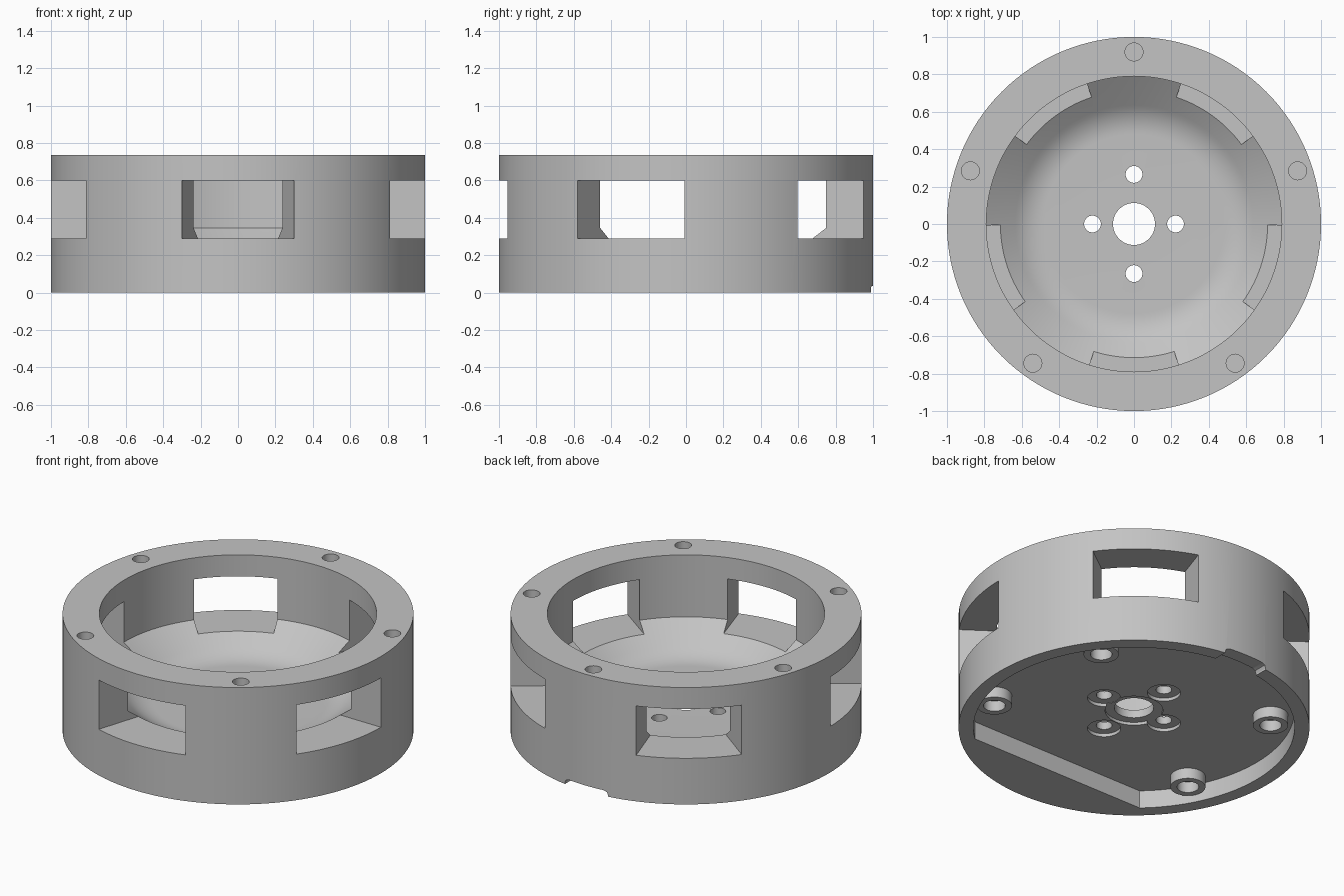
import bpy
import bmesh
from math import sin, cos, radians, pi, sqrt, asin

cube = bpy.data.objects.get("Cube")
if cube:
    bpy.data.objects.remove(cube, do_unlink=True)

HEIGHT = 0.735
FLOOR_TOP = 0.18
FLOOR_UNDER = 0.112
STEPS = 128

grey = bpy.data.materials.new("plain_grey")
grey.use_nodes = True
COLOUR = (0.55, 0.55, 0.55, 1)
grey.diffuse_color = COLOUR
grey.node_tree.nodes["Principled BSDF"].inputs["Base Color"].default_value = COLOUR


def finish(name, bm):
    bmesh.ops.recalc_face_normals(bm, faces=bm.faces)
    mesh = bpy.data.meshes.new(name)
    bm.to_mesh(mesh)
    bm.free()
    mesh.materials.append(grey)
    obj = bpy.data.objects.new(name, mesh)
    bpy.context.collection.objects.link(obj)
    return obj


def lathe(name, profile, steps, x=0, y=0):
    """Turn a closed (radius, z) profile around a vertical axis."""
    bm = bmesh.new()
    rings = []
    for i in range(steps):
        a = 2 * pi * i / steps
        rings.append([bm.verts.new((x + r * cos(a), y + r * sin(a), z)) for r, z in profile])
    n = len(profile)
    for i in range(steps):
        a, b = rings[i], rings[(i + 1) % steps]
        for j in range(n):
            k = (j + 1) % n
            bm.faces.new((a[j], b[j], b[k], a[k]))
    return finish(name, bm)


def prism(name, outline, z0, z1):
    bm = bmesh.new()
    face = bm.faces.new([bm.verts.new((x, y, z0)) for x, y in outline])
    made = bmesh.ops.extrude_face_region(bm, geom=[face])["geom"]
    for v in made:
        if isinstance(v, bmesh.types.BMVert):
            v.co.z = z1
    return finish(name, bm)


def arc(r, start, end, count, x=0, y=0):
    return [(x + r * cos(start + (end - start) * i / count),
             y + r * sin(start + (end - start) * i / count)) for i in range(count + 1)]


def drill(name, r, x, y, z0, z1, steps=32):
    return prism(name, arc(r, 0, 2 * pi, steps, x, y)[:-1], z0, z1)


def activate(obj):
    bpy.ops.object.select_all(action="DESELECT")
    obj.select_set(True)
    bpy.context.view_layer.objects.active = obj


def cut(target, cutter):
    cutter.hide_render = True
    mod = target.modifiers.new("cut", "BOOLEAN")
    mod.operation = "DIFFERENCE"
    mod.solver = "EXACT"
    mod.object = cutter
    activate(target)
    bpy.ops.object.modifier_apply(modifier=mod.name)
    bpy.data.objects.remove(cutter, do_unlink=True)


# Housing: thick wall, sloped inner foot, blended into the floor
start, corner, end = (0.635, 0.232), (0.565, FLOOR_TOP), (0.48, FLOOR_TOP)
blend = []
for i in range(9):
    t = i / 8
    blend.append(tuple((1 - t) ** 2 * s + 2 * t * (1 - t) * c + t * t * e
                       for s, c, e in zip(start, corner, end)))
profile = [(0.112, 0), (1, 0), (1, HEIGHT), (0.79, HEIGHT), (0.79, 0.345)]
profile += blend + [(0.112, FLOOR_TOP)]
housing = lathe("housing", profile, STEPS)

# Recess underneath: a disc with one straight side at the front
R, FLAT = 0.915, 0.68
a = asin(FLAT / R)
cut(housing, prism("recess_cutter", arc(R, -a, pi + a, 100), -0.1, FLOOR_UNDER))

# Five windows with radial sides, and five blind screw holes between them
half = radians(17.5)
for i in range(5):
    mid = radians(-90 + 72 * i)
    wedge = arc(0.68, mid - half, mid + half, 8) + arc(1.1, mid + half, mid - half, 8)
    cut(housing, prism("window_cutter", wedge, 0.29, 0.60))
    b = radians(90 + 72 * i)
    cut(housing, drill("screw_cutter", 0.048, 0.92 * cos(b), 0.92 * sin(b), 0.55, 0.8))

# Floor holes with shallow counterbores below
cut(housing, drill("centre_counterbore", 0.165, 0, 0, 0.05, 0.13, 48))
for x, y in ((0.222, 0), (-0.222, 0), (0, 0.265), (0, -0.265)):
    cut(housing, drill("bolt_cutter", 0.045, x, y, 0.05, 0.3))
    cut(housing, drill("bolt_counterbore", 0.095, x, y, 0.05, 0.132))

# Cable notch through the bottom rim at the back
notch = [(-0.15, -0.05), (0.15, -0.05), (0.15, 0.01), (0.142, 0.027), (0.12, 0.035),
         (-0.12, 0.035), (-0.142, 0.027), (-0.15, 0.01)]
notch_cutter = prism("notch_cutter", notch, 0.86, 1.1)
for v in notch_cutter.data.vertices:
    x, z, y = v.co
    v.co = (x, y, z)
notch_cutter.data.flip_normals()
cut(housing, notch_cutter)

# Hollow standoffs in the recess
parts = [housing]
for side, label in ((1, "left"), (-1, "right")):
    for x, y, place in ((0.72, -0.38, "front"), (0.63, 0.46, "back")):
        parts.append(lathe(f"{place}_{label}_standoff",
                           [(0.062, 0.045), (0.10, 0.045),
                            (0.10, FLOOR_UNDER + 0.005), (0.062, FLOOR_UNDER + 0.005)],
                           40, side * x, y))

for part in parts:
    activate(part)
    bpy.ops.object.shade_smooth_by_angle(angle=radians(25))
